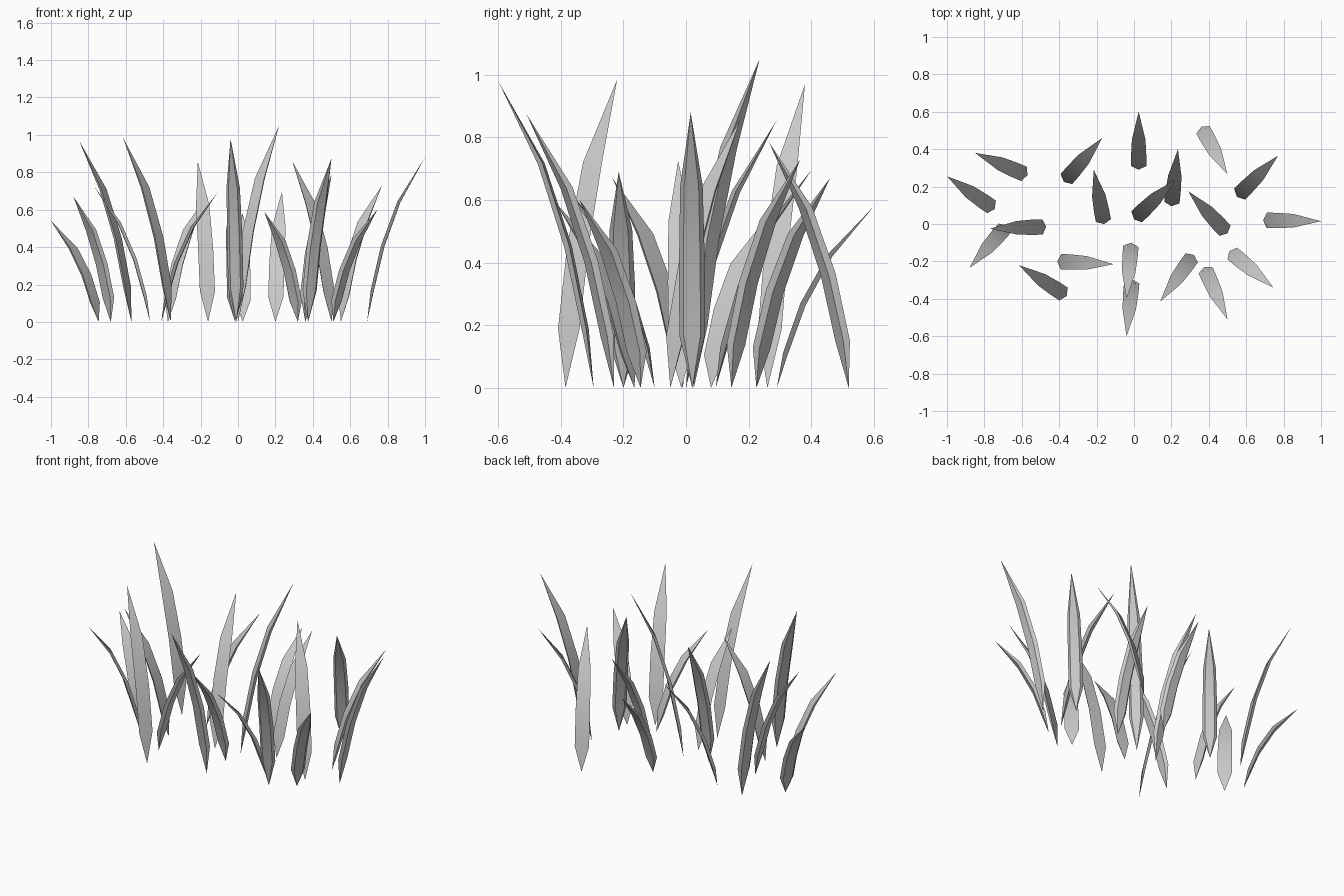
import bpy, bmesh
from math import hypot, radians
from mathutils import Vector

if "Cube" in bpy.data.objects:
    bpy.data.objects.remove(bpy.data.objects["Cube"])

# base x, base y, tip x, tip y, height
BLADES = [
    (-.57, .26, -.85, .38, .97), (-.745, .08, -1.0, .255, .54),
    (-.47, -.015, -.77, -.025, .725), (-.68, -.01, -.88, -.235, .67),
    (-.375, .225, -.17, .46, .67), (-.16, .0, -.215, .29, .855),
    (.025, .29, .025, .60, .58), (.0, .025, .22, .235, 1.05),
    (.20, .095, .235, .40, .695), (.36, .52, .50, .265, .785),
    (.55, .145, .77, .365, .73), (.50, -.05, .29, .175, .86),
    (.69, .02, 1.0, .015, .88), (-.36, -.385, -.615, -.22, .985),
    (-.41, -.20, -.11, -.215, .69), (-.015, -.10, -.04, -.40, .66),
    (-.01, -.295, -.04, -.60, .98), (.32, -.165, .14, -.415, .59),
    (.375, -.23, .50, -.51, .875), (.51, -.145, .745, -.34, .60),
]
# height fraction, lean fraction, half width, half thickness
RINGS = [(.19, .09, .041, .008), (.46, .27, .041, .009), (.73, .55, .036, .008)]


def blade(i, bx, by, tx, ty, h):
    lean = hypot(tx - bx, ty - by)
    d = Vector(((tx - bx) / lean, (ty - by) / lean, 0))
    side = Vector((-d.y, d.x, 0))
    base = Vector((bx, by, 0))
    up = Vector((0, 0, 1))
    bm = bmesh.new()
    root = bm.verts.new(base)
    tip = bm.verts.new(base + d * lean + up * h)
    rings = []
    for z, s, w, t in RINGS:
        c = base + d * (lean * s) + up * (h * z)
        # outward normal of the underside
        n = (d * h - up * lean * (.5 + s)).normalized() * t
        rings.append([bm.verts.new(c - n + side * w), bm.verts.new(c - n - side * w),
                      bm.verts.new(c + n - side * w * .65), bm.verts.new(c + n + side * w * .65)])
    for k in range(4):
        j = (k + 1) % 4
        bm.faces.new((root, rings[0][j], rings[0][k]))
        for a, b in zip(rings, rings[1:]):
            bm.faces.new((a[k], a[j], b[j], b[k]))
        bm.faces.new((rings[-1][k], rings[-1][j], tip))
    bmesh.ops.recalc_face_normals(bm, faces=bm.faces)
    me = bpy.data.meshes.new(f"grass_blade_{i:02d}")
    bm.to_mesh(me)
    bm.free()
    ob = bpy.data.objects.new(me.name, me)
    bpy.context.collection.objects.link(ob)
    ob.select_set(True)
    bpy.context.view_layer.objects.active = ob


# patch of leaning grass blades, smooth along the bend with sharp sides
for i, b in enumerate(BLADES, 1):
    blade(i, *b)
bpy.ops.object.shade_smooth_by_angle(angle=radians(30))
